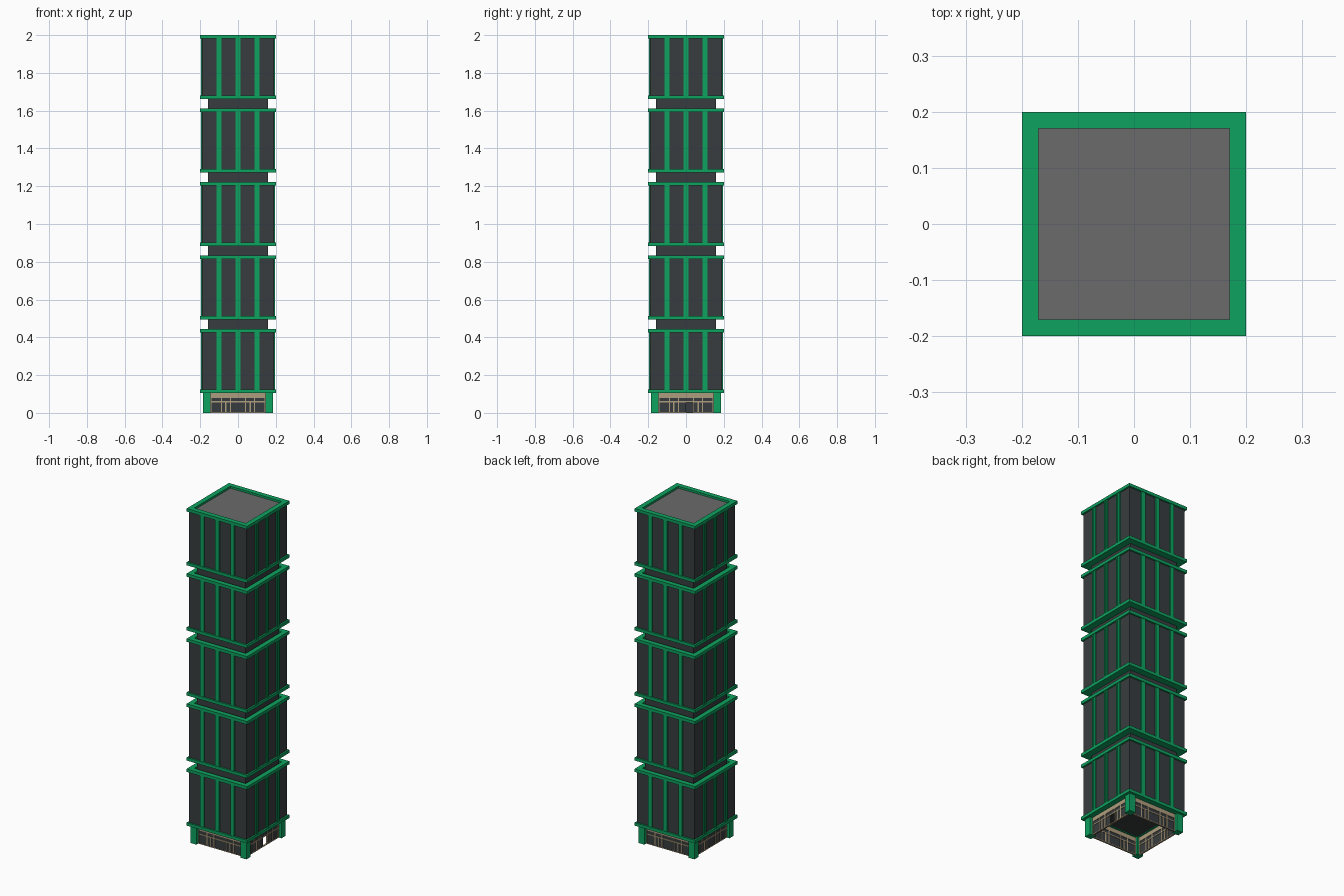
import bpy, bmesh
from mathutils import Matrix, Vector

if "Cube" in bpy.data.objects:
    bpy.data.objects.remove(bpy.data.objects["Cube"])


def material(name, rgb):
    m = bpy.data.materials.new(name)
    m.diffuse_color = (*rgb, 1)
    m.use_nodes = True
    m.node_tree.nodes["Principled BSDF"].inputs["Base Color"].default_value = m.diffuse_color
    return m


GREEN = material("green metal", (0.004, 0.36, 0.115))
DARK = material("dark glass", (0.04, 0.046, 0.049))
GREY = material("roof grey", (0.147, 0.147, 0.147))
TAN = material("tan frame", (0.43, 0.34, 0.21))


def build(name, boxes, mat):
    """One object from boxes given as (x0, x1, y0, y1, z0, z1)."""
    bm = bmesh.new()
    for x0, x1, y0, y1, z0, z1 in boxes:
        m = Matrix.Translation(((x0 + x1) / 2, (y0 + y1) / 2, (z0 + z1) / 2))
        m = m @ Matrix.Diagonal((x1 - x0, y1 - y0, z1 - z0, 1))
        bmesh.ops.create_cube(bm, size=1, matrix=m)
    me = bpy.data.meshes.new(name)
    bm.to_mesh(me)
    bm.free()
    me.materials.append(mat)
    ob = bpy.data.objects.new(name, me)
    bpy.context.collection.objects.link(ob)
    return ob


def ring(o, i, z0, z1):
    return [(-o, o, -o, -i, z0, z1), (-o, o, i, o, z0, z1),
            (-o, -i, -i, i, z0, z1), (i, o, -i, i, z0, z1)]


def turned(b, k):
    """Box turned k quarter turns about z."""
    for _ in range(k):
        b = (-b[3], -b[2], b[0], b[1], b[4], b[5])
    return b


def slab(h, z0, z1):
    return (-h, h, -h, h, z0, z1)


# Tower modules
BASE, PITCH, HEIGHT, BAND = 0.105, 0.389, 0.339, 0.018
for n in range(5):
    z0 = BASE + n * PITCH
    z1 = 2.0 if n == 4 else z0 + HEIGHT
    build(f"glass_block_{n}", [slab(0.19, z0 + 0.004, z1 - BAND)], DARK)
    build(f"lower_band_{n}", ring(0.2, 0.15, z0, z0 + BAND), GREEN)
    build(f"upper_band_{n}", ring(0.2, 0.17, z1 - BAND, z1), GREEN)
    build(f"roof_{n}", [slab(0.17, z1 - BAND, z1 - 0.012)], GREY)
    if n < 4:
        build(f"recessed_core_{n}", [slab(0.16, z1 - 0.013, z0 + PITCH + 0.005)], DARK)
    # Solid mullions front and back, grooved ones on the sides
    a, b = z0 + BAND, z1 - BAND
    bars = []
    for c in (-0.1, 0, 0.1):
        for k in (0, 2):
            bars.append(turned((c - 0.013, c + 0.013, -0.197, -0.189, a, b), k))
        for k in (1, 3):
            bars.append(turned((c - 0.004, c + 0.004, -0.193, -0.189, a, b), k))
            for s in (-1, 1):
                m = c + s * 0.0085
                bars.append(turned((m - 0.0045, m + 0.0045, -0.197, -0.189, a, b), k))
    build(f"mullions_{n}", bars, GREEN)

# Corner columns
build("corner_columns", [turned((-0.185, -0.145, -0.185, -0.145, 0, BASE), k)
                         for k in range(4)], GREEN)

# Shopfront on all four sides, with an open door on the right
frame, panes = [], []
Y0, Y1 = -0.168, -0.158
for k in range(4):
    parts = [(-0.146, 0.146, Y0, Y1, 0.08, BASE),
             (-0.146, 0.146, Y0, Y1, 0.056, 0.062),
             (-0.146, 0.146, Y0, Y1, 0, 0.004)]
    for x in (-0.142, -0.088, -0.04, 0.04, 0.088, 0.142):
        parts.append((x - 0.003, x + 0.003, Y0, Y1, 0, 0.08))
    for x in (-0.064, 0.064):
        parts.append((x - 0.004, x + 0.004, Y0, Y1, 0, 0.056))
    frame += [turned(p, k) for p in parts]
    g0, g1 = -0.165, -0.161
    glass = [(-0.146, 0.146, g0, g1, 0.056, 0.085)]
    if k == 1:
        glass += [(-0.146, 0.0, g0, g1, 0, 0.056), (0.04, 0.146, g0, g1, 0, 0.056)]
    else:
        glass += [(-0.146, 0.146, g0, g1, 0, 0.056)]
    panes += [turned(p, k) for p in glass]
build("shopfront_frames", frame, TAN)
build("shopfront_glass", panes, DARK)
